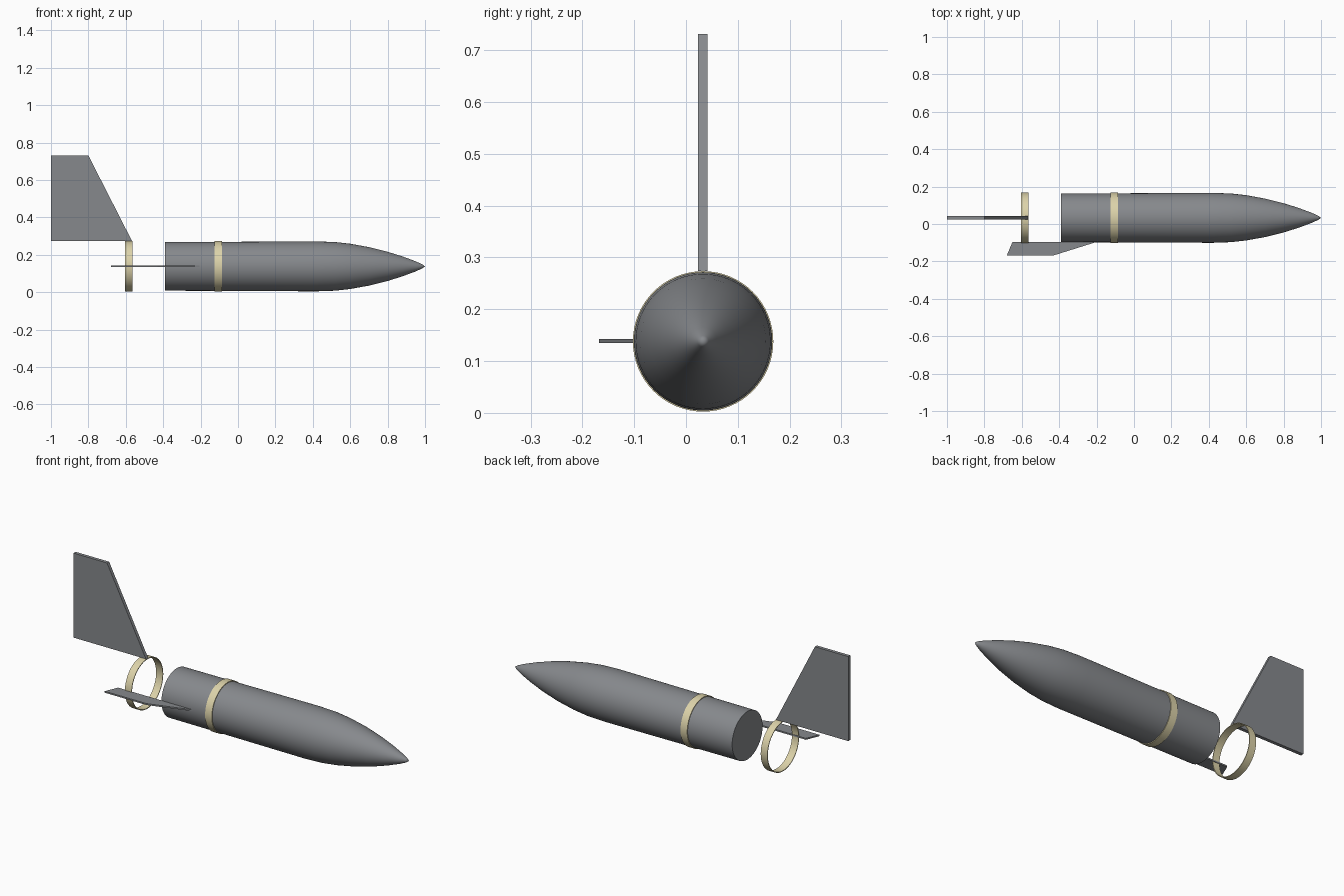
import bpy, bmesh, math

if "Cube" in bpy.data.objects:
    bpy.data.objects.remove(bpy.data.objects["Cube"])

CY, CZ = 0.033, 0.138      # body axis
SEG = 64


def material(name, rgb):
    m = bpy.data.materials.new(name)
    m.diffuse_color = (*rgb, 1)
    m.use_nodes = True
    m.node_tree.nodes["Principled BSDF"].inputs["Base Color"].default_value = m.diffuse_color
    return m


GREY = material("steel grey", (0.24, 0.25, 0.265))
TAN = material("pale yellow", (0.72, 0.65, 0.40))


def finish(bm, name, mat, smooth=False):
    bmesh.ops.remove_doubles(bm, verts=bm.verts, dist=1e-5)
    bmesh.ops.recalc_face_normals(bm, faces=bm.faces)
    me = bpy.data.meshes.new(name)
    bm.to_mesh(me)
    bm.free()
    ob = bpy.data.objects.new(name, me)
    bpy.context.collection.objects.link(ob)
    me.materials.append(mat)
    if smooth:
        bpy.ops.object.select_all(action='DESELECT')
        ob.select_set(True)
        bpy.context.view_layer.objects.active = ob
        bpy.ops.object.shade_smooth_by_angle(angle=math.radians(35))
    return ob


def lathe(name, profile, mat, closed=False):
    """Spin (x, radius) points around the body axis."""
    bm = bmesh.new()
    vs = [bm.verts.new((x, CY, CZ + r)) for x, r in profile]
    pairs = list(zip(vs, vs[1:])) + ([(vs[-1], vs[0])] if closed else [])
    edges = [bm.edges.new(p) for p in pairs]
    bmesh.ops.spin(bm, geom=vs + edges, cent=(0, CY, CZ), axis=(1, 0, 0),
                   angle=math.tau, steps=SEG)
    return finish(bm, name, mat, True)


def plate(name, points, offset, mat):
    """Extrude a flat outline by an offset vector."""
    bm = bmesh.new()
    face = bm.faces.new([bm.verts.new(p) for p in points])
    new = bmesh.ops.extrude_face_region(bm, geom=[face], use_keep_orig=True)["geom"]
    bmesh.ops.translate(bm, vec=offset,
                        verts=[v for v in new if isinstance(v, bmesh.types.BMVert)])
    return finish(bm, name, mat)


# Main body with flat rear and pointed nose
lathe("body", [(-0.39, 0), (-0.39, 0.130), (-0.1, 0.131), (0.2, 0.1325), (0.42, 0.1335),
               (0.52, 0.130), (0.60, 0.121), (0.70, 0.103), (0.80, 0.078),
               (0.88, 0.053), (0.95, 0.027), (0.985, 0.011), (1.0, 0)], GREY)

# Clamp bands: one on the body, one free behind it
for name, x in (("body_band", -0.105), ("rear_band", -0.585)):
    a, b = x - 0.02, x + 0.02
    lathe(name, [(a, 0.1355), (b, 0.1355), (b, 0.1315), (a, 0.1315)], TAN, True)

# Upright tail fin
plate("tail_fin", [(-1, 0.0235, 0.274), (-0.567, 0.0235, 0.274),
                   (-0.80, 0.0235, 0.731), (-1, 0.0235, 0.731)], (0, 0.018, 0), GREY)

# Thin side fin
plate("side_fin", [(-0.20, -0.096, 0.135), (-0.43, -0.168, 0.135),
                   (-0.68, -0.168, 0.135), (-0.65, -0.096, 0.135)], (0, 0, 0.008), GREY)
